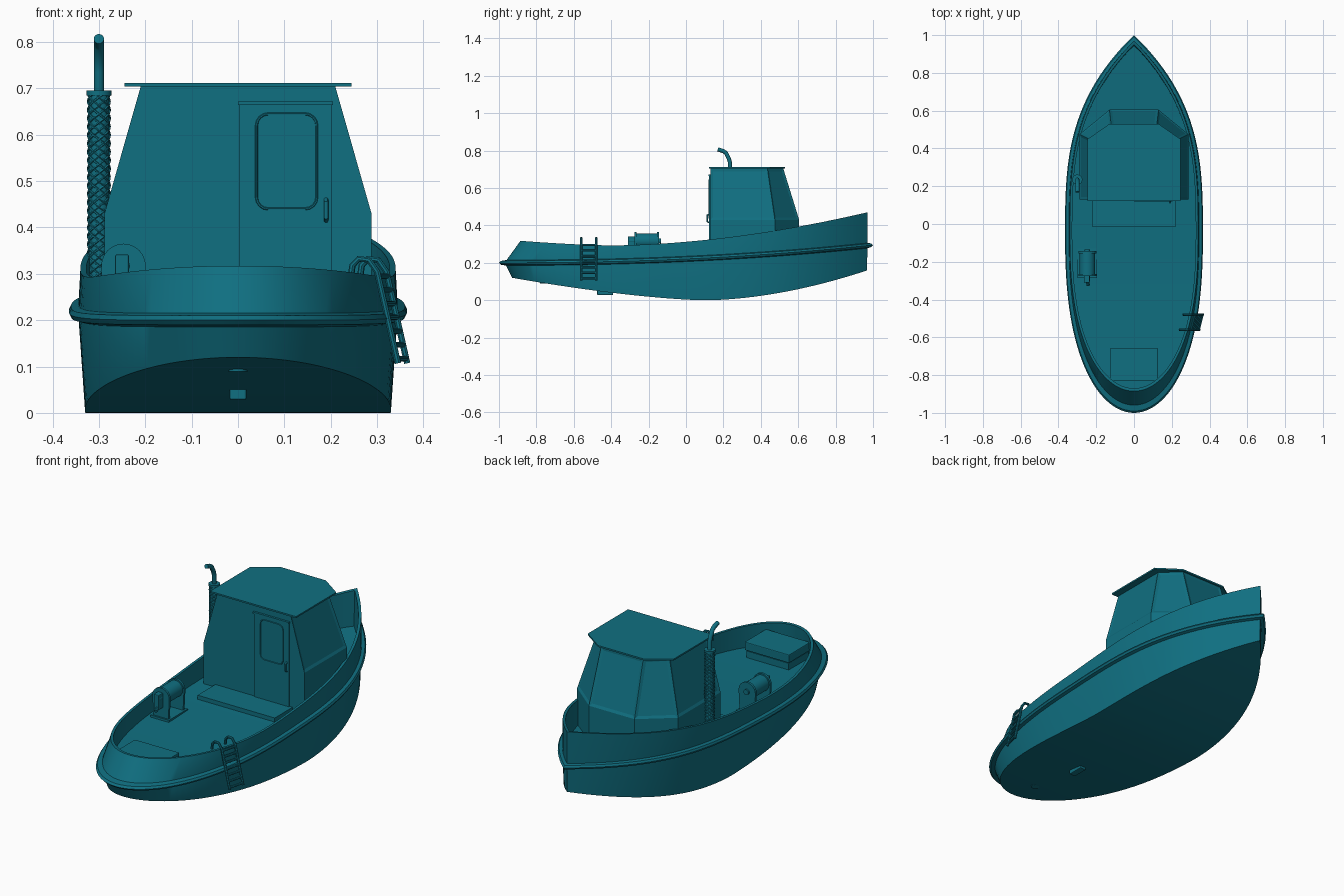
import bpy, bmesh
from math import cos, sin, pi, radians
from mathutils import Vector

if "Cube" in bpy.data.objects:
    bpy.data.objects.remove(bpy.data.objects["Cube"])

# Single paint colour
teal = bpy.data.materials.new("teal paint")
teal.use_nodes = True
paint = (0.005, 0.16, 0.22, 1)
teal.diffuse_color = paint
teal.node_tree.nodes["Principled BSDF"].inputs["Base Color"].default_value = paint


def finish(name, bm, smooth=False):
    bmesh.ops.recalc_face_normals(bm, faces=bm.faces)
    mesh = bpy.data.meshes.new(name)
    bm.to_mesh(mesh)
    bm.free()
    mesh.materials.append(teal)
    obj = bpy.data.objects.new(name, mesh)
    bpy.context.collection.objects.link(obj)
    if smooth:
        bpy.ops.object.select_all(action='DESELECT')
        obj.select_set(True)
        bpy.context.view_layer.objects.active = obj
        bpy.ops.object.shade_smooth_by_angle(angle=radians(35))
    return obj


def box(name, lo, hi, bevel=0.0):
    bm = bmesh.new()
    bmesh.ops.create_cube(bm, size=1)
    for v in bm.verts:
        v.co = [(a + b) / 2 + c * (b - a) for a, b, c in zip(lo, hi, v.co)]
    if bevel:
        bmesh.ops.bevel(bm, geom=bm.edges[:], offset=bevel, segments=2,
                        profile=0.5, affect='EDGES')
    return finish(name, bm)


def tube(name, paths, radius, sides=10):
    """Round bars along one or more paths."""
    bm = bmesh.new()
    for path in paths:
        pts = [Vector(p) for p in path]
        rings, side = [], None
        for i, p in enumerate(pts):
            d = (pts[min(i + 1, len(pts) - 1)] - pts[max(i - 1, 0)]).normalized()
            if side is None:
                side = d.orthogonal()
            side = (side - d * side.dot(d)).normalized()
            up = d.cross(side)
            rings.append([bm.verts.new(p + radius * (side * cos(2 * pi * k / sides)
                          + up * sin(2 * pi * k / sides))) for k in range(sides)])
        for a, b in zip(rings, rings[1:]):
            for k in range(sides):
                n = (k + 1) % sides
                bm.faces.new((a[k], a[n], b[n], b[k]))
        bm.faces.new(rings[0])
        bm.faces.new(rings[-1])
    return finish(name, bm, True)


def prism(name, layers, inset=False):
    """Stacked polygon layers; each is a half outline mirrored in x, plus a height."""
    bm = bmesh.new()
    rings = []
    for half, z in layers:
        outline = half + [(-x, y) for x, y in reversed(half)]
        rings.append([bm.verts.new((x, y, z)) for x, y in outline])
    n = len(rings[0])
    walls = []
    for a, b in zip(rings, rings[1:]):
        walls = [bm.faces.new((a[k], a[(k + 1) % n], b[(k + 1) % n], b[k])) for k in range(n)]
    bm.faces.new(rings[0])
    bm.faces.new(rings[-1])
    if inset:
        bmesh.ops.recalc_face_normals(bm, faces=bm.faces)
        bmesh.ops.inset_individual(bm, faces=walls[:-1], thickness=0.02, depth=-0.004)
    return finish(name, bm)


# Height curves along the boat
def keel(y):
    return 0.12 * ((0.1 - y) / 1.03) ** 1.5 if y < 0.1 else 0.16 * ((y - 0.1) / 0.87) ** 1.8


def sheer(y):
    return 0.2 + 0.095 * (max(y + 1, 0) / 2) ** 2.2


def gunwale(y):
    if y < -0.4:
        return 0.293 + 0.024 * ((-0.4 - y) / 0.48) ** 1.5
    return 0.293 + 0.177 * ((y + 0.4) / 1.37) ** 1.8


def deck(y):
    return sheer(y) - 0.006


HALF = 30


def loop(width, stern, bow, height, lift=0.0):
    """Closed plan outline: rounded stern, pointed bow."""
    mid, half = -0.05, []
    for i in range(HALF):
        t = cos(pi / 2 * i / HALF)
        half.append((width * (1 - t ** 2.45) ** 0.5, mid + (stern - mid) * t))
    for i in range(HALF + 1):
        t = i / HALF
        half.append((width * (1 - t ** 3), mid + (bow - mid) * t))
    ring = half + [(-x, y) for x, y in reversed(half[1:-1])]
    return [(x, y, height(y) + lift) for x, y in ring]


def loft(name, loops, caps):
    bm = bmesh.new()
    rings = [[bm.verts.new(p) for p in ring] for ring in loops]
    n = len(rings[0])
    pairs = list(zip(rings, rings[1:]))
    if not caps:
        pairs.append((rings[-1], rings[0]))
    for a, b in pairs:
        for k in range(n):
            bm.faces.new((a[k], a[(k + 1) % n], b[(k + 1) % n], b[k]))
    if caps:
        for ring in (rings[0], rings[-1]):
            for i in range(n // 2):
                quad = [ring[i], ring[i + 1], ring[n - i - 1], ring[-i]]
                bm.faces.new(list(dict.fromkeys(quad)))
    return finish(name, bm, True)


# Hull with bulwark and deck, and the rubbing strake around it
loft("hull", [
    loop(0.33, -0.93, 0.968, keel),
    loop(0.345, -0.97, 0.97, sheer),
    loop(0.34, -0.885, 0.97, gunwale),
    loop(0.327, -0.87, 0.95, gunwale),
    loop(0.328, -0.88, 0.945, deck)], True)
loft("rubbing_strake", [
    loop(0.338, -0.955, 0.96, sheer, -0.016),
    loop(0.36, -0.99, 0.99, sheer, -0.01),
    loop(0.365, -1.0, 1.0, sheer),
    loop(0.36, -0.99, 0.99, sheer, 0.01),
    loop(0.338, -0.955, 0.96, sheer, 0.016)], False)

# Wheelhouse with recessed panes, and roof
foot = [(0.288, 0.13), (0.288, 0.475), (0.13, 0.605)]
head = [(0.21, 0.13), (0.21, 0.435), (0.12, 0.52)]
eave = [(0.245, 0.122), (0.245, 0.45), (0.13, 0.53)]
prism("wheelhouse", [(foot, 0.21), (foot, 0.43), (head, 0.704)], True)
prism("roof", [(eave, 0.704), (eave, 0.712)])

# Door, its window frame, handle and rain lip
box("door", (0.003, 0.124, 0.235), (0.203, 0.132, 0.665))
box("door_lip", (0, 0.119, 0.664), (0.205, 0.132, 0.672))
corners = [(0.145, 0.62), (0.065, 0.62), (0.065, 0.465), (0.145, 0.465)]
frame = []
for q, (cx, cz) in enumerate(corners):
    for s in range(5):
        a = pi / 2 * (q + s / 4)
        frame.append((cx + 0.025 * cos(a), 0.124, cz + 0.025 * sin(a)))
tube("door_window_frame", [frame + frame[:1]], 0.003, 6)
tube("door_handle", [[(0.19, 0.126, 0.415), (0.19, 0.114, 0.42),
                      (0.19, 0.114, 0.455), (0.19, 0.126, 0.46)]], 0.005)

# Step behind the door and the stern hatch
box("door_step", (-0.22, -0.015, 0.205), (0.22, 0.132, 0.235))
box("hatch_base", (-0.12, -0.825, 0.19), (0.12, -0.665, 0.23))
box("hatch_neck", (-0.115, -0.82, 0.225), (0.115, -0.67, 0.24))
box("hatch_lid", (-0.127, -0.832, 0.235), (0.127, -0.658, 0.278), 0.004)

# Exhaust stack: pipe, core and lattice guard
sx, sy = -0.3, 0.235
tube("exhaust_pipe", [[(sx, sy, 0.21), (sx, sy, 0.735), (sx, 0.23, 0.755), (sx, 0.213, 0.788),
                       (sx, 0.2, 0.797), (sx, 0.17, 0.807)]], 0.011, 14)
tube("exhaust_core", [[(sx, sy, 0.2), (sx, sy, 0.69)]], 0.022, 16)
strands = []
for turn in (-1, 1):
    for start in range(6):
        strands.append([(sx + 0.0235 * cos(a), sy + 0.0235 * sin(a), 0.2 + 0.49 * k / 90)
                        for k in range(91) for a in [2 * pi * start / 6 + turn * 9 * pi * k / 90]])
tube("exhaust_guard", strands, 0.0025, 5)
for z in (0.205, 0.685):
    tube("exhaust_guard_band", [[(sx, sy, z), (sx, sy, z + 0.01)]], 0.027, 16)

# Winch: base, rounded end plates, drum and motor
wx, wz = -0.247, 0.317
box("winch_base", (-0.3, -0.285, 0.195), (-0.195, -0.13, 0.215))
for y in (-0.27, -0.15):
    bm = bmesh.new()
    plate = [(wx + 0.048 * cos(pi * k / 12), wz + 0.048 * sin(pi * k / 12)) for k in range(13)]
    plate = [(wx + 0.042, 0.2)] + plate + [(wx - 0.042, 0.2)]
    face = bm.faces.new([bm.verts.new((x, y - 0.006, z)) for x, z in plate])
    new = bmesh.ops.extrude_face_region(bm, geom=[face])["geom"]
    bmesh.ops.translate(bm, vec=(0, 0.012, 0),
                        verts=[g for g in new if isinstance(g, bmesh.types.BMVert)])
    finish("winch_end_plate", bm)
tube("winch_drum", [[(wx, -0.27, wz), (wx, -0.15, wz)]], 0.041, 24)
tube("winch_shaft", [[(wx, -0.305, wz), (wx, -0.135, wz)]], 0.014, 14)
box("winch_motor", (-0.265, -0.31, 0.265), (-0.235, -0.27, 0.342), 0.004)
tube("winch_lever", [[(wx, -0.295, 0.275), (wx + 0.005, -0.325, 0.265)]], 0.009)

# Boarding ladder hooked over the bulwark
def rail_path(side):
    shift, y = 0.01 * side, -0.52 + 0.04 * side
    profile = [(0.253, 0.29), (0.257, 0.318), (0.27, 0.332), (0.292, 0.33), (0.31, 0.305), (0.355, 0.107)]
    return [(x + shift, y, z) for x, z in profile]


rails = [rail_path(-1), rail_path(1)]
tube("ladder_rails", rails, 0.007, 8)
rungs = []
for k in range(7):
    f = 0.05 + 0.15 * k
    rungs.append([Vector(r[-1]).lerp(Vector(r[-2]), f) for r in rails])
tube("ladder_rungs", rungs, 0.006, 8)

# Fittings under the hull
box("bottom_skeg", (-0.018, -0.475, 0.028), (0.018, -0.39, 0.06), 0.004)
tube("bottom_drain", [[(0, -0.76, 0.089), (0, -0.76, 0.1)]], 0.02, 16)
